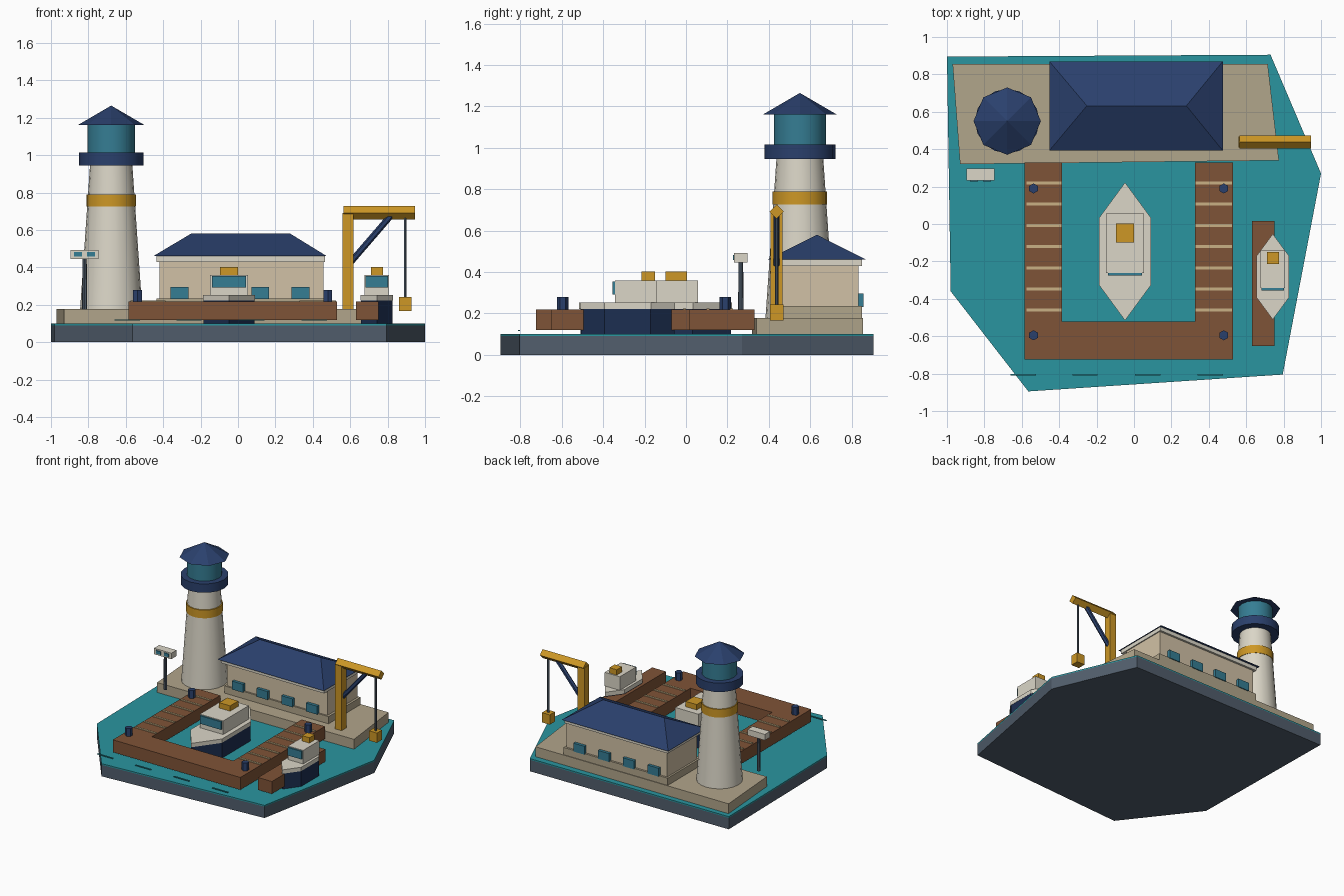
import bpy, bmesh
from mathutils import Vector, Matrix

if "Cube" in bpy.data.objects:
    bpy.data.objects.remove(bpy.data.objects["Cube"])


def material(name, r, g, b):
    m = bpy.data.materials.new(name)
    m.diffuse_color = [(c / 255) ** 2.2 for c in (r, g, b)] + [1]
    m.use_nodes = True
    m.node_tree.nodes["Principled BSDF"].inputs["Base Color"].default_value = m.diffuse_color
    return m


WATER = material("water", 46, 148, 158)
SLATE = material("slate", 82, 94, 108)
STONE = material("stone", 176, 164, 138)
WALL = material("wall", 208, 192, 164)
CREAM = material("cream", 218, 213, 198)
NAVY = material("navy", 46, 66, 108)
HULL = material("hull", 34, 50, 82)
GLASS = material("glass", 56, 124, 146)
WOOD = material("wood", 126, 84, 58)
PLANK = material("plank", 200, 176, 132)
YELLOW = material("yellow", 204, 150, 42)


def finish(name, bm, mat):
    bmesh.ops.recalc_face_normals(bm, faces=bm.faces[:])
    me = bpy.data.meshes.new(name)
    bm.to_mesh(me)
    bm.free()
    me.materials.append(mat)
    ob = bpy.data.objects.new(name, me)
    bpy.context.collection.objects.link(ob)
    return ob


def prism(name, pts, z0, z1, mat):
    bm = bmesh.new()
    face = bm.faces.new([bm.verts.new((x, y, z0)) for x, y in pts])
    ext = bmesh.ops.extrude_face_region(bm, geom=[face], use_keep_orig=True)
    verts = [v for v in ext["geom"] if isinstance(v, bmesh.types.BMVert)]
    bmesh.ops.translate(bm, verts=verts, vec=(0, 0, z1 - z0))
    return finish(name, bm, mat)


def box(name, x0, x1, y0, y1, z0, z1, mat):
    return prism(name, [(x0, y0), (x1, y0), (x1, y1), (x0, y1)], z0, z1, mat)


def rod(name, p0, p1, r0, r1, sides, mat, smooth=False):
    p0, p1 = Vector(p0), Vector(p1)
    d = p1 - p0
    rot = Matrix() if d.x == d.y == 0 else d.to_track_quat('Z', 'Y').to_matrix().to_4x4()
    bm = bmesh.new()
    bmesh.ops.create_cone(bm, cap_ends=True, segments=sides, radius1=r0, radius2=r1,
                          depth=d.length, matrix=Matrix.Translation((p0 + p1) / 2) @ rot)
    if smooth:
        for f in bm.faces:
            f.smooth = len(f.verts) == 4
        for e in bm.edges:
            e.smooth = all(f.smooth for f in e.link_faces)
    return finish(name, bm, mat)


# Ground: slate slab with water on top, and the stone quay
shore = [(-1, .895), (.73, .905), (1, .27), (.795, -.805), (-.565, -.895), (-.98, -.36)]
prism("base_slab", shore, 0, .09, SLATE)
prism("water", shore, .09, .10, WATER)
prism("quay", [(-.97, .855), (.715, .855), (.775, .34), (-.93, .32)], .10, .178, STONE)
for i, x in enumerate((-.593, -.262, .073, .408)):
    box(f"wave_{i}", x - .068, x + .068, -.811, -.801, .115, .121, WATER)

# Lighthouse
LX, LY = -.678, .55
for name, z0, z1, r0, r1, n, mat in (
        ("lighthouse_tower", .178, .95, .166, .113, 20, CREAM),
        ("lighthouse_band", .725, .79, .132, .132, 20, YELLOW),
        ("lighthouse_gallery", .945, 1.015, .172, .172, 16, NAVY),
        ("lighthouse_lantern", 1.015, 1.16, .126, .126, 16, GLASS),
        ("lighthouse_roof", 1.16, 1.265, .18, 0, 8, NAVY)):
    rod(name, (LX, LY, z0), (LX, LY, z1), r0, r1, n, mat, smooth=n > 8)

# Harbour house with hipped roof
box("house_plinth", -.435, .475, .45, .85, .178, .235, STONE)
box("house_walls", -.42, .457, .463, .834, .235, .44, WALL)
box("house_eaves", -.437, .465, .41, .85, .43, .46, CREAM)
bm = bmesh.new()
eave = [bm.verts.new((x, y, .46)) for x, y in
        ((-.453, .392), (.475, .392), (.475, .87), (-.453, .87))]
a, b = (bm.verts.new((x, .632, .58)) for x in (-.252, .28))
for loop in ((eave[0], eave[1], b, a), (eave[2], eave[3], a, b),
             (eave[1], eave[2], b), (eave[3], eave[0], a), eave[::-1]):
    bm.faces.new(loop)
finish("house_roof", bm, NAVY)
for i in range(4):
    x = -.313 + .216 * i
    for side, y0, y1 in (("front", .44, .47), ("back", .83, .857)):
        box(f"house_window_{side}_{i}", x - .048, x + .048, y0, y1, .23, .296, GLASS)

# U-shaped jetty with slats and bollards, plus the small dock
prism("jetty", [(-.585, .33), (-.585, -.725), (.528, -.725), (.528, .33),
                (.325, .33), (.325, -.522), (-.386, -.522), (-.386, .33)], .12, .218, WOOD)
for side, x0, x1 in (("left", -.575, -.388), ("right", .33, .523)):
    for i in range(7):
        y = .22 - .1135 * i
        box(f"slat_{side}_{i}", x0, x1, y - .008, y + .008, .215, .224, PLANK)
for x in (-.537, .48):
    for y in (.19, -.595):
        rod("bollard", (x, y, .215), (x, y, .28), .027, .027, 6, NAVY)
box("small_dock", .632, .752, -.652, .016, .12, .218, WOOD)


# Boats: hexagonal hull, deck rim, cabin, windscreen and funnel
def boat(name, x, y, hw, hl, cabin, funnel):
    def outline(s):
        return [(x + s * hw * u, y + s * hl * v) for u, v in
                ((0, 1), (-1, .49), (-1, -.49), (0, -1), (1, -.49), (1, .49))]
    prism(name + "_hull", outline(.985), .10, .222, HULL)
    prism(name + "_deck", outline(1), .222, .253, CREAM)
    cw, c0, c1 = cabin
    box(name + "_cabin", x - cw, x + cw, c0, c1, .253, .36, CREAM)
    box(name + "_windscreen", x - cw * .9, x + cw * .9, c0 - .013, c0 + .005, .292, .355, GLASS)
    fw, f0, f1 = funnel
    box(name + "_funnel", x - fw, x + fw, f0, f1, .36, .402, YELLOW)


boat("large_boat", -.048, -.147, .138, .369, (.102, -.262, .057), (.048, -.098, .004))
boat("small_boat", .742, -.282, .086, .229, (.066, -.342, -.14), (.032, -.215, -.15))

# Crane
CY = .438
box("crane_post", .56, .618, CY - .029, CY + .029, .178, .692, YELLOW)
rod("crane_boom", (.565, CY, .692), (.945, CY, .692), .035, .035, 4, YELLOW)
rod("crane_brace", (.6, CY, .425), (.82, CY, .68), .017, .017, 6, NAVY)
rod("crane_cable", (.895, CY, .24), (.895, CY, .68), .008, .008, 6, SLATE)
box("crane_load", .86, .928, CY - .032, CY + .032, .166, .243, YELLOW)

# Signal post with twin panes
rod("signal_pole", (-.82, .265, .175), (-.82, .265, .45), .014, .011, 8, SLATE)
box("signal_head", -.896, -.745, .232, .296, .445, .492, CREAM)
for x in (-.855, -.785):
    box("signal_pane", x - .021, x + .021, .226, .236, .457, .482, GLASS)
